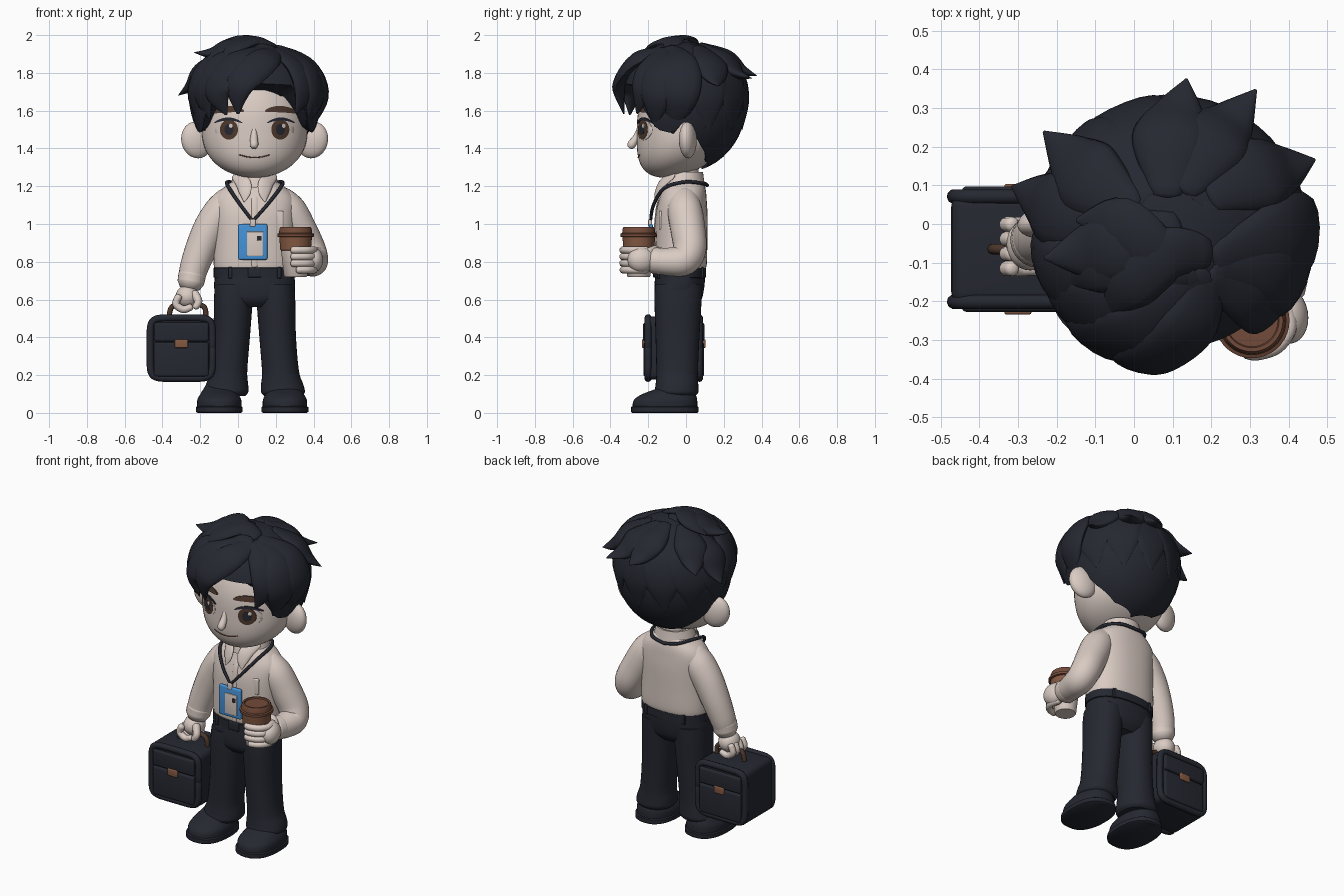
import bpy, bmesh, math
from mathutils import Vector, Matrix, Euler

if "Cube" in bpy.data.objects:
    bpy.data.objects.remove(bpy.data.objects["Cube"])

def mat(name, r, g, b):
    m = bpy.data.materials.new(name)
    m.diffuse_color = (r, g, b, 1)
    m.use_nodes = True
    m.node_tree.nodes["Principled BSDF"].inputs["Base Color"].default_value = m.diffuse_color
    return m

IVORY = mat("warm_ivory", .70, .60, .55)
DARK = mat("charcoal_navy", .019, .021, .031)
BROWN = mat("coffee_brown", .23, .10, .055)
LID = mat("lid_brown", .17, .07, .042)
BLUE = mat("badge_blue", .06, .29, .68)
IRIS = mat("iris_brown", .075, .04, .026)

def finish(bm, name, m, angle=40):
    bmesh.ops.recalc_face_normals(bm, faces=bm.faces[:])
    me = bpy.data.meshes.new(name)
    bm.to_mesh(me)
    bm.free()
    me.materials.append(m)
    me.shade_smooth()
    me.set_sharp_from_angle(angle=math.radians(angle))
    ob = bpy.data.objects.new(name, me)
    bpy.context.collection.objects.link(ob)
    return ob

def loft(name, rings, m, angle=40):
    bm = bmesh.new()
    vs = [[bm.verts.new(p) for p in r] for r in rings]
    for a, b in zip(vs, vs[1:]):
        for i in range(len(a)):
            j = (i + 1) % len(a)
            bm.faces.new((a[i], a[j], b[j], b[i]))
    bm.faces.new(vs[0])
    bm.faces.new(vs[-1])
    return finish(bm, name, m, angle)

def spline(pts, sub):
    """Catmull-Rom through tuples of any length."""
    q = [pts[0]] + list(pts) + [pts[-1]]
    out = []
    for a, b, c, d in zip(q, q[1:], q[2:], q[3:]):
        for k in range(sub):
            t = k / sub
            out.append(tuple(.5 * (2*B + (C-A)*t + (2*A-5*B+4*C-D)*t*t + (3*B-A-3*C+D)*t**3)
                             for A, B, C, D in zip(a, b, c, d)))
    return out + [tuple(pts[-1])]

def ell(cx, cy, z, rx, ry, p=2, n=36):
    f = lambda v: math.copysign(abs(v) ** (2 / p), v)
    return [(cx + rx * f(math.cos(2*math.pi*i/n)), cy + ry * f(math.sin(2*math.pi*i/n)), z) for i in range(n)]

def stack(name, specs, m, sub=1, p=2, angle=40):
    """Stack of level ellipses: (z, cx, cy, rx, ry)."""
    s = spline(specs, sub) if sub > 1 else specs
    return loft(name, [ell(cx, cy, z, rx, ry, p) for z, cx, cy, rx, ry in s], m, angle)

def sweep(name, pts, m, flat=1, center=None, n=14, sub=6, angle=60):
    """Tube through (x, y, z, radius) points with rounded ends."""
    s = spline(pts, sub)
    P = [Vector(q[:3]) for q in s]
    R = [max(q[3], .002) for q in s]
    T = [(P[min(i+1, len(P)-1)] - P[max(i-1, 0)]).normalized() for i in range(len(P))]
    st = [(P[0] - T[0]*R[0]*k, R[0]*q, T[0]) for k, q in ((.6, .3), (.45, .75))]
    st += list(zip(P, R, T))
    st += [(P[-1] + T[-1]*R[-1]*k, R[-1]*q, T[-1]) for k, q in ((.45, .75), (.6, .3))]
    up = T[0].orthogonal()
    rings = []
    for p, r, t in st:
        u = (p - Vector(center)) if center else up
        up = (u - t * u.dot(t)).normalized()
        side = t.cross(up)
        rings.append([p + side*r*math.cos(2*math.pi*i/n) + up*r*flat*math.sin(2*math.pi*i/n) for i in range(n)])
    return loft(name, rings, m, angle)

def ball(name, c, r, m, rot=(0, 0, 0)):
    bm = bmesh.new()
    M = Matrix.Translation(c) @ Euler([math.radians(a) for a in rot]).to_matrix().to_4x4() @ Matrix.Diagonal((*r, 1))
    bmesh.ops.create_uvsphere(bm, u_segments=28, v_segments=18, radius=1, matrix=M)
    return finish(bm, name, m, 80)

def box(name, c, size, m, bev=.01):
    bm = bmesh.new()
    bmesh.ops.create_cube(bm, size=1, matrix=Matrix.Translation(c) @ Matrix.Diagonal((*size, 1)))
    bmesh.ops.bevel(bm, geom=bm.edges[:], offset=bev, segments=4, affect='EDGES', profile=.5)
    return finish(bm, name, m)

CX = .088
# --- Head ---
def level(z):
    w = (z - 1.5) / (.33 if z > 1.5 else .255)
    return w, math.sqrt(max(0, 1 - abs(w) ** 2.3))

def face_y(x, z):
    w, k = level(z)
    return -.02 - .24 * math.sqrt(max(0, k*k - ((x - CX) / .28) ** 2)) - (.09*w*w if w < 0 else 0)

rings = []
for i in range(1, 36):
    c = -math.cos(math.pi * i / 36)
    z = 1.5 + c * (.33 if c > 0 else .255)
    w, k = level(z)
    rings.append(ell(CX, -.02 - (.09*w*w if w < 0 else 0), z, .28*k, .24*k, 2, 48))
loft("head", rings, IVORY, 80)
sweep("nose", [(CX - .003, -.245, 1.51, .012), (CX - .003, -.262, 1.46, .019), (CX - .003, -.285, 1.425, .023),
               (CX - .003, -.293, 1.412, .02)], IVORY)
for s, n in ((-1, "right"), (1, "left")):
    ball(n + "_ear", (CX + s*.305, .01, 1.445), (.085, .045, .098), IVORY, (0, s*14, -s*12))

# --- Painted face details, laid onto the head surface ---
def decal(name, cx, cz, rx, rz, off, m, tilt=0, arch=0):
    def ring(k, o):
        out = []
        for i in range(28):
            a = 2 * math.pi * i / 28
            u, v = k * math.cos(a), k * math.sin(a)
            x, z = cx + rx*u, cz + rz*v + tilt*u - arch*u*u
            out.append((x, face_y(x, z) - o, z))
        return out
    loft(name, [ring(1, -.002), ring(1, off)] + [ring(k, off) for k in (.75, .5, .25, .05)], m, 50)

for s, n in ((-1, "right"), (1, "left")):
    ex = CX + s * .14
    decal(n + "_eye_white", ex, 1.498, .07, .055, .002, IVORY)
    decal(n + "_iris", ex - s*.004, 1.5, .048, .053, .004, IRIS)
    decal(n + "_pupil", ex - s*.004, 1.5, .024, .03, .0055, DARK)
    decal(n + "_eye_glint", ex + .014, 1.52, .01, .011, .007, IVORY)
    decal(n + "_upper_lid", ex, 1.556, .076, .008, .006, DARK, 0, .022)
    decal(n + "_eyebrow", ex, 1.608, .085, .017, .007, IRIS, -s*.004, .014)
sweep("mouth", [(CX + d, face_y(CX + d, 1.352 + 2.2*d*d) - .001, 1.352 + 2.2*d*d, .003)
                for d in (-.08, -.04, 0, .04, .08)], LID, n=8)

# --- Hair cap with a rim height that varies around the head ---
HC = (.094, -.01, 1.64)
RIM = [(0, 1.745), (35, 1.735), (62, 1.50), (78, 1.48), (92, 1.55), (108, 1.42), (130, 1.33), (180, 1.29)]

def hair_pt(az, th, s=1):
    a, t = math.radians(az), math.radians(th)
    c = math.cos(t)
    return (HC[0] + s*.34*math.sin(t)*math.sin(a), HC[1] - s*.33*math.sin(t)*math.cos(a),
            HC[2] + s*c*(.325 if c > 0 else .365))

def rim_theta(az):
    a = abs((az + 180) % 360 - 180)
    for (a0, z0), (a1, z1) in zip(RIM, RIM[1:]):
        if a0 <= a <= a1:
            d = z0 + (z1 - z0) * (a - a0) / (a1 - a0) - HC[2]
            return math.degrees(math.acos(d / (.325 if d > 0 else .365)))

AZ = range(0, 360, 5)
rings = [[hair_pt(a, rim_theta(a) * k / 22) for a in AZ] for k in range(1, 23)]
rings += [[hair_pt(a, rim_theta(a), s) for a in AZ] for s in (.92, .7)]
loft("hair_cap", rings, DARK, 60)

# --- Hair locks: (azimuth, polar angle, scale, radius) ---
def lock(name, pts, flat=.38):
    sweep(name, [(*hair_pt(a, t, s), r) for a, t, s, r in pts], DARK, flat, HC, 14, 6)

FRONT = [
    [(33, 32, .98, .05), (8, 50, 1.06, .085), (-13, 74, 1.11, .08), (-16, 98, 1.02, .01)],
    [(30, 28, .98, .05), (-16, 52, 1.04, .10), (-34, 78, 1.06, .09), (-28, 99, 1.0, .01)],
    [(20, 25, .98, .05), (-38, 50, 1.02, .10), (-54, 78, 1.01, .09), (-50, 103, .96, .01)],
    [(10, 22, .98, .05), (-58, 50, 1.0, .10), (-74, 80, 1.0, .09), (-68, 114, .94, .01)],
    [(42, 32, .98, .05), (48, 56, 1.03, .075), (48, 78, 1.03, .07), (40, 98, .99, .01)],
    [(48, 32, .98, .05), (66, 58, 1.03, .10), (64, 84, 1.03, .09), (60, 110, .97, .01)],
    [(60, 28, .98, .05), (86, 55, 1.03, .10), (86, 84, 1.03, .10), (77, 117, .93, .01)]]
for i, p in enumerate(FRONT):
    lock("fringe_lock_%d" % i, p)
# outward flicks: azimuth, polar angle and reach of the tip
for i, (a, t, s) in enumerate([(-105, 84, 1.25), (-128, 72, 1.28), (174, 69, 1.25), (149, 72, 1.32),
                               (116, 77, 1.25), (-76, 50, 1.28)]):
    lock("flick_%d" % i, [(a + 10, t - 50, .97, .05), (a + 6, t - 26, 1.01, .10),
                          (a + 2, t - 9, 1.08, .065), (a, t, s, .005)], .42)
for i, a in enumerate(range(110, 265, 30)):
    lock("back_lock_%d" % i, [(a, 22, .96, .06), (a, 55, .985, .12), (a + 3, 85, .985, .10), (a + 5, 112, 1.01, .008)], .2)
for i, (a, b) in enumerate([(-35, 40), (-95, 30), (-60, 45)]):
    lock("crown_lock_%d" % i, [(50, 18, .98, .05), (a * .3, 12, 1.03, .07), (a, b - 8, 1.06, .07), (a, b + 10, 1.10, .008)])

# --- Torso, neck, collar ---
stack("neck", [(1.14, CX, -.01, .09, .085), (1.32, CX, -.02, .09, .085)], IVORY)
stack("shirt", [(.735, CX, -.028, .195, .115), (.76, CX, -.027, .212, .13), (.80, CX, -.026, .217, .137),
                (.92, CX, -.026, .215, .139), (1.04, CX, -.024, .218, .138), (1.12, CX, -.018, .218, .128),
                (1.17, CX, -.012, .19, .118), (1.21, CX, -.01, .14, .108), (1.23, CX, -.01, .11, .1)], IVORY, 5, 2.3, 60)
stack("collar_band", [(1.19, CX, -.015, .132, .118), (1.25, CX, -.015, .116, .108), (1.275, CX, -.01, .108, .10),
                      (1.275, CX, -.01, .095, .09), (1.2, CX, -.01, .09, .085)], IVORY)
for s, n in ((-1, "right"), (1, "left")):
    sweep(n + "_collar_wing", [(CX + s*.1, -.07, 1.255, .025), (CX + s*.06, -.125, 1.215, .04),
                               (CX + s*.05, -.152, 1.165, .032), (CX + s*.055, -.166, 1.12, .005)],
          IVORY, .3, (CX, 0, 1.15))
sweep("shirt_placket", [(CX, -.12, 1.17, .016), (CX, -.152, 1.10, .016), (CX, -.166, .95, .016), (CX, -.163, .78, .016)],
      IVORY, .3, (CX, 0, .95))
box("chest_pocket", (CX + .11, -.134, 1.02), (.085, .02, .1), IVORY, .008)

# --- Lanyard and badge ---
side = [(0, -.188, 1.015, .008), (.07, -.172, 1.10, .009), (.135, -.115, 1.19, .01), (.145, -.01, 1.222, .01),
        (.09, .088, 1.215, .01), (0, .112, 1.205, .01)]
for s, n in ((-1, "right"), (1, "left")):
    sweep(n + "_lanyard", [(CX - .01*(1 - min(1, x*8)) + s*x, y, z, r) for x, y, z, r in side], DARK, n=8)
BX = .078
box("badge_clip", (BX, -.19, 1.005), (.03, .02, .04), IVORY, .006)
box("badge_holder", (BX, -.186, .905), (.155, .022, .19), BLUE, .01)
box("badge_card", (BX + .012, -.198, .895), (.085, .008, .13), IVORY, .0035)
box("badge_mark", (BX + .035, -.202, .925), (.025, .006, .025), DARK, .0025)

# --- Belt, trousers, shoes ---
stack("belt", [(.715, CX, -.03, .21, .13), (.718, CX, -.03, .217, .137), (.767, CX, -.03, .217, .137),
               (.77, CX, -.03, .21, .13)], DARK, 1, 2.3)
box("belt_buckle", (CX, -.167, .742), (.07, .014, .05), DARK, .005)
for i, dx in enumerate((-.13, .13)):
    for j, sy in enumerate((-1, 1)):
        box("belt_loop_%d_%d" % (i, j), (CX + dx, -.03 + sy*.133*(1 - (abs(dx)/.217)**2.3)**.435, .742), (.022, .02, .06), DARK, .004)
stack("trouser_hips", [(.56, CX, -.04, .13, .09), (.60, CX, -.04, .195, .122), (.66, CX, -.036, .214, .132),
                       (.73, CX, -.03, .21, .132)], DARK, 5, 2.3)
for s, n in ((-1, "right"), (1, "left")):
    stack(n + "_trouser_leg", [(.09, CX + s*.15, -.05, .10, .10), (.11, CX + s*.15, -.05, .116, .116),
                               (.15, CX + s*.146, -.048, .112, .113), (.22, CX + s*.137, -.047, .098, .11),
                               (.4, CX + s*.122, -.045, .097, .116), (.6, CX + s*.112, -.042, .103, .125),
                               (.68, CX + s*.105, -.038, .105, .125)], DARK, 5, 2.2)
    x = CX + (.16 if s > 0 else -.187)
    stack(n + "_shoe_sole", [(0, x, -.112, .115, .172), (.006, x, -.112, .124, .179), (.03, x, -.112, .124, .179),
                             (.036, x, -.112, .115, .17)], DARK, 1, 2.4)
    stack(n + "_shoe", [(.03, x, -.112, .118, .172), (.07, x, -.108, .116, .167), (.1, x, -.09, .10, .14),
                        (.125, x, -.065, .085, .10), (.15, x, -.05, .07, .07)], DARK, 4, 2.3)

# --- Arm holding the briefcase ---
sweep("right_sleeve", [(-.04, -.01, 1.135, .075), (-.085, -.012, 1.07, .092), (-.145, -.015, .98, .09),
                       (-.195, -.02, .87, .084), (-.232, -.03, .77, .076), (-.245, -.038, .715, .07)], IVORY, n=24)
sweep("right_cuff", [(-.243, -.038, .73, .073), (-.25, -.042, .69, .071)], IVORY, n=24)
ball("right_palm", (-.268, -.052, .615), (.062, .068, .062), IVORY)
for i in range(4):
    y = -.115 + i * .038
    sweep("right_finger_%d" % i, [(-.315, y, .615, .02), (-.328, y, .575, .02), (-.29, y, .548, .02), (-.25, y, .56, .018)], IVORY, n=10)
sweep("right_thumb", [(-.23, -.09, .63, .024), (-.21, -.115, .59, .022), (-.225, -.12, .56, .018)], IVORY, n=10)

# --- Briefcase ---
KX, KY, KZ = -.30, -.065, .343
box("briefcase_body", (KX, KY, KZ), (.345, .29, .335), DARK, .035)
for s, n in ((-1, "front"), (1, "back")):
    fr = []
    for k in range(45):
        a = 2 * math.pi * k / 44
        f = lambda v: math.copysign(abs(v) ** .3, v)
        fr.append((KX + .165*f(math.cos(a)), KY + s*.136, KZ + .16*f(math.sin(a)), .019))
    sweep("briefcase_%s_rim" % n, fr, DARK, sub=2, n=10)
    box("briefcase_%s_pocket" % n, (KX, KY + s*.146, KZ - .06), (.29, .03, .18), DARK, .012)
    box("briefcase_%s_flap" % n, (KX, KY + s*.144, KZ + .085), (.29, .036, .10), DARK, .012)
    box("briefcase_%s_clasp" % n, (KX, KY + s*.161, KZ + .024), (.07, .016, .045), BROWN, .006)
sweep("briefcase_handle", [(KX - .065, KY, .51, .014), (KX - .05, KY, .56, .014), (KX + .01, KY, .582, .014),
                           (KX + .115, KY, .565, .014), (KX + .13, KY, .51, .014)], IRIS, n=10)

# --- Arm holding the cup ---
sweep("left_sleeve", [(.215, -.01, 1.135, .075), (.27, -.005, 1.07, .092), (.325, .01, .97, .092), (.375, .02, .87, .088),
                      (.395, -.01, .81, .083), (.388, -.08, .80, .076), (.375, -.15, .803, .068)], IVORY, n=24)
sweep("left_cuff", [(.378, -.135, .803, .072), (.372, -.17, .806, .07)], IVORY, n=24)
ball("left_palm", (.395, -.235, .81), (.055, .075, .068), IVORY, (0, 0, 10))
for i in range(4):
    arc = [(25, .095), (-10, .098), (-45, .092), (-80, .084), (-100, .08)]
    sweep("left_finger_%d" % i, [(.305 + r*math.cos(math.radians(a)), -.25 + r*math.sin(math.radians(a)), .757 + i*.035, .02)
                                 for a, r in arc[:5 - (i == 0)]], IVORY, n=10)
sweep("left_thumb", [(.40, -.2, .85, .024), (.36, -.165, .865, .022), (.315, -.16, .865, .018)], IVORY, n=10)

# --- Coffee cup ---
def cup(name, prof, m):
    stack(name, [(z, .305, -.25, r, r) for z, r in prof], m, 1, 2, 35)
cup("cup_body", [(.72, .058), (.725, .062), (.87, .078)], IVORY)
cup("cup_sleeve", [(.86, .076), (.862, .081), (.935, .087), (.936, .08)], BROWN)
cup("cup_lid", [(.93, .09), (.933, .097), (.948, .097), (.952, .088), (.975, .085), (.985, .08),
                (.985, .07), (.977, .067), (.977, .01)], LID)
